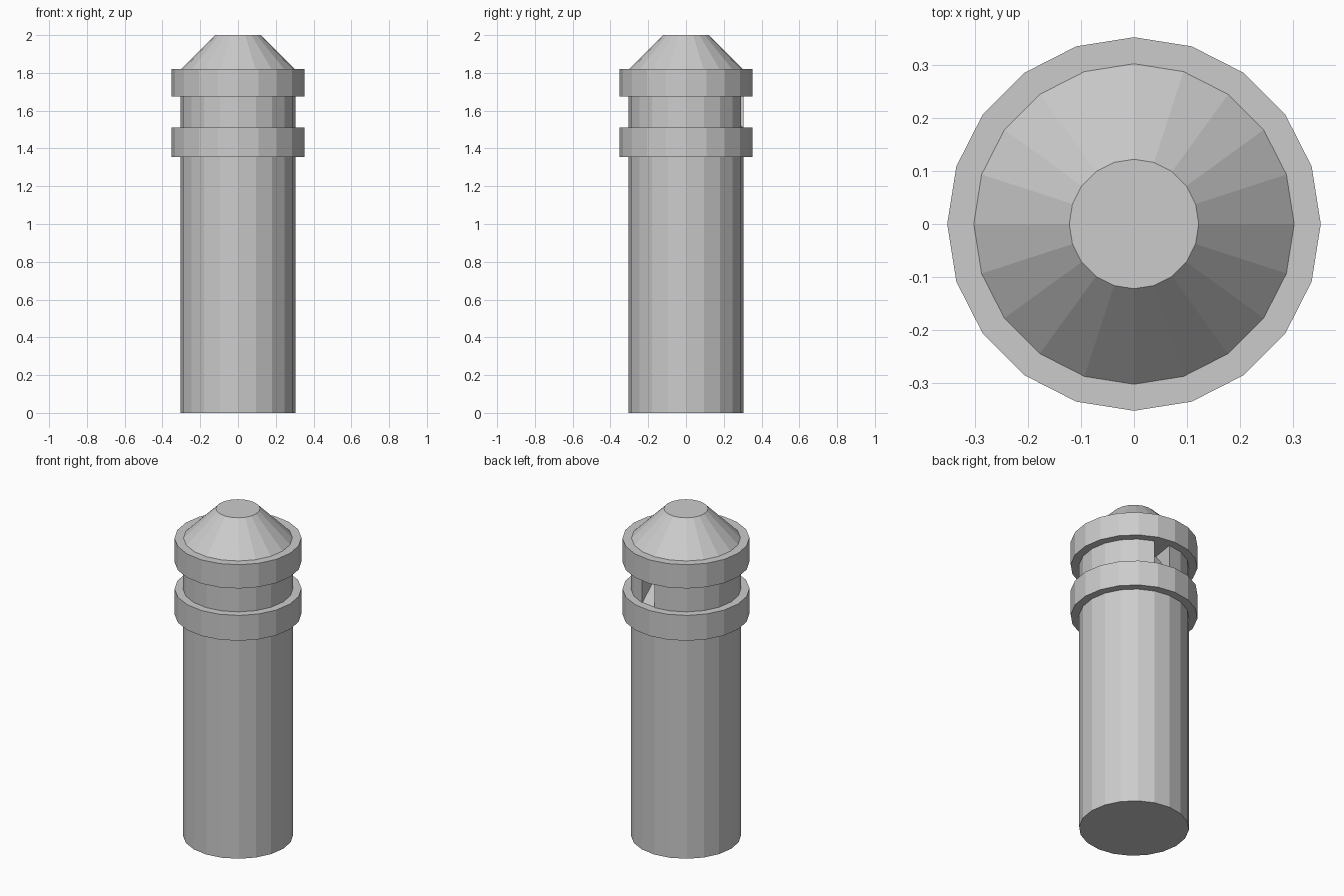
import bpy
import bmesh
import math
from mathutils import Vector

SIDES = 20

default_cube = bpy.data.objects.get("Cube")
if default_cube:
    bpy.data.objects.remove(default_cube, do_unlink=True)

grey = bpy.data.materials.new("light_grey")
grey.use_nodes = True
colour = (0.6, 0.6, 0.6, 1)
grey.diffuse_color = colour
grey.node_tree.nodes["Principled BSDF"].inputs["Base Color"].default_value = colour


def drum(name, bottom, top, r_bottom, r_top=None, notch=None):
    """Flat-sided drum between two heights, with an optional sloped notch."""
    r_top = r_bottom if r_top is None else r_top
    bm = bmesh.new()
    bmesh.ops.create_cone(bm, cap_ends=True, segments=SIDES,
                          radius1=r_bottom, radius2=r_top, depth=top - bottom)
    bmesh.ops.translate(bm, verts=bm.verts, vec=(0, 0, (top + bottom) / 2))
    if notch:
        cut_notch(bm, *notch)
    mesh = bpy.data.meshes.new(name)
    bm.to_mesh(mesh)
    bm.free()
    mesh.materials.append(grey)
    obj = bpy.data.objects.new(name, mesh)
    bpy.context.collection.objects.link(obj)
    return obj


def cut_notch(bm, angle, depth):
    """Push the top edge of one side face inward to leave a ramp."""
    out = Vector((math.cos(angle), math.sin(angle), 0))
    bm.normal_update()
    side = max(bm.faces, key=lambda f: f.normal.dot(out))
    ramp = bmesh.ops.extrude_discrete_faces(bm, faces=[side])["faces"][0]
    middle = ramp.calc_center_median().z
    for v in ramp.verts:
        if v.co.z > middle:
            v.co -= out * depth
    bmesh.ops.remove_doubles(bm, verts=bm.verts, dist=0.0001)
    bm.normal_update()


# Main body
drum("shaft", 0, 1.36, 0.305)
drum("lower_collar", 1.355, 1.51, 0.352)
# Narrow neck with a sloped slot at the back
drum("neck", 1.505, 1.68, 0.305, notch=(math.radians(81), 0.15))
drum("upper_collar", 1.675, 1.82, 0.352)
# Tapered cap
drum("cap", 1.815, 2.0, 0.307, 0.122)
